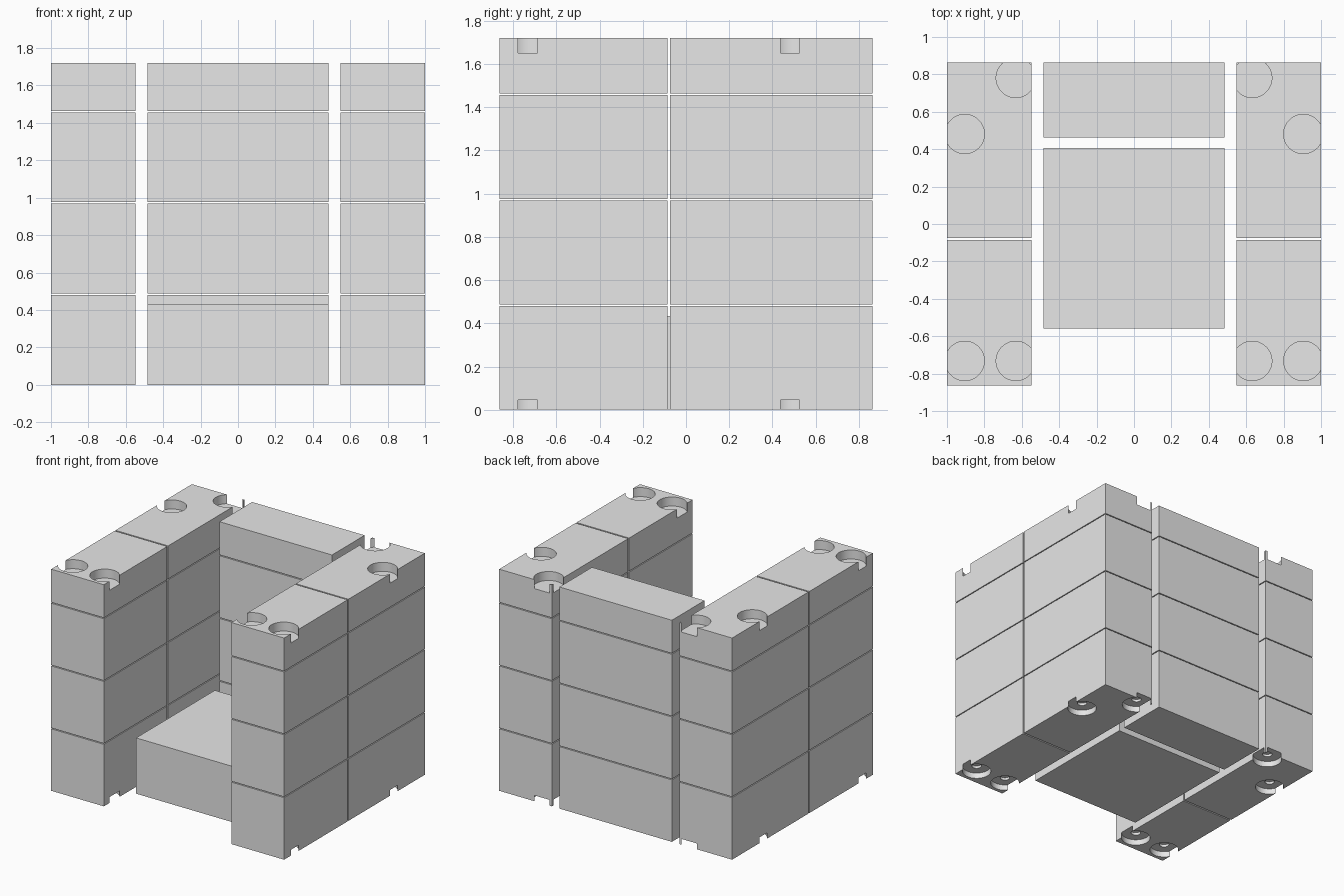
import bpy

old = bpy.data.objects.get("Cube")
if old:
    bpy.data.objects.remove(old)

grey = bpy.data.materials.new("plain_grey")
grey.use_nodes = True
tone = (0.8, 0.8, 0.8, 1)
grey.diffuse_color = tone
grey.node_tree.nodes["Principled BSDF"].inputs["Base Color"].default_value = tone

LAYERS = [(0, 0.481), (0.488, 0.969), (0.976, 1.456), (1.463, 1.72)]
TOP = LAYERS[-1][1]
SOCKET_RADIUS = 0.105


def block(name, x, y, z):
    """Box spanning the given (min, max) ranges."""
    spans = (x, y, z)
    bpy.ops.mesh.primitive_cube_add(size=1, location=[sum(s) / 2 for s in spans])
    ob = bpy.context.object
    ob.name = name
    ob.scale = [abs(s[1] - s[0]) for s in spans]
    bpy.ops.object.transform_apply(location=True, rotation=False, scale=True)
    ob.data.materials.append(grey)
    return ob


def bore(ob, x, y, z, radius):
    """Cut a round hole over the height range z."""
    bpy.ops.mesh.primitive_cylinder_add(vertices=64, radius=radius, depth=z[1] - z[0],
                                        location=(x, y, sum(z) / 2))
    cutter = bpy.context.object
    cutter.hide_render = True
    cutter.data.materials.append(grey)
    bpy.context.view_layer.objects.active = ob
    mod = ob.modifiers.new("hole", 'BOOLEAN')
    mod.operation = 'DIFFERENCE'
    mod.solver = 'EXACT'
    mod.object = cutter
    bpy.ops.object.modifier_apply(modifier=mod.name)
    bpy.data.objects.remove(cutter)


# Side walls: front and back stacks with sockets above and stepped recesses below
STACKS = {
    "front": ((-0.863, -0.085), [(0.905, -0.732), (0.632, -0.732)]),
    "back": ((-0.074, 0.863), [(0.905, 0.481), (0.632, 0.781)]),
}
for side, sign in (("left", 1), ("right", -1)):
    for place, (depth, holes) in STACKS.items():
        for i, height in enumerate(LAYERS):
            x = sorted((sign * 0.548, sign))
            ob = block(f"{side}_{place}_wall_block_{i + 1}", x, depth, height)
            for hx, hy in holes:
                if i == 0:
                    bore(ob, sign * hx, hy, (-0.1, 0.045), SOCKET_RADIUS)
                    bore(ob, sign * hx, hy, (-0.1, 0.065), 0.035)
                elif i == len(LAYERS) - 1:
                    bore(ob, sign * hx, hy, (TOP - 0.07, TOP + 0.1), SOCKET_RADIUS)
            if i in (0, len(LAYERS) - 1):
                bpy.ops.object.select_all(action='DESELECT')
                ob.select_set(True)
                bpy.context.view_layer.objects.active = ob
                bpy.ops.object.shade_smooth_by_angle()

# Back panel and seat
for i, height in enumerate(LAYERS):
    block(f"back_panel_block_{i + 1}", (-0.483, 0.483), (0.463, 0.863), height)
block("seat", (-0.483, 0.483), (-0.56, 0.406), (0, 0.433))
